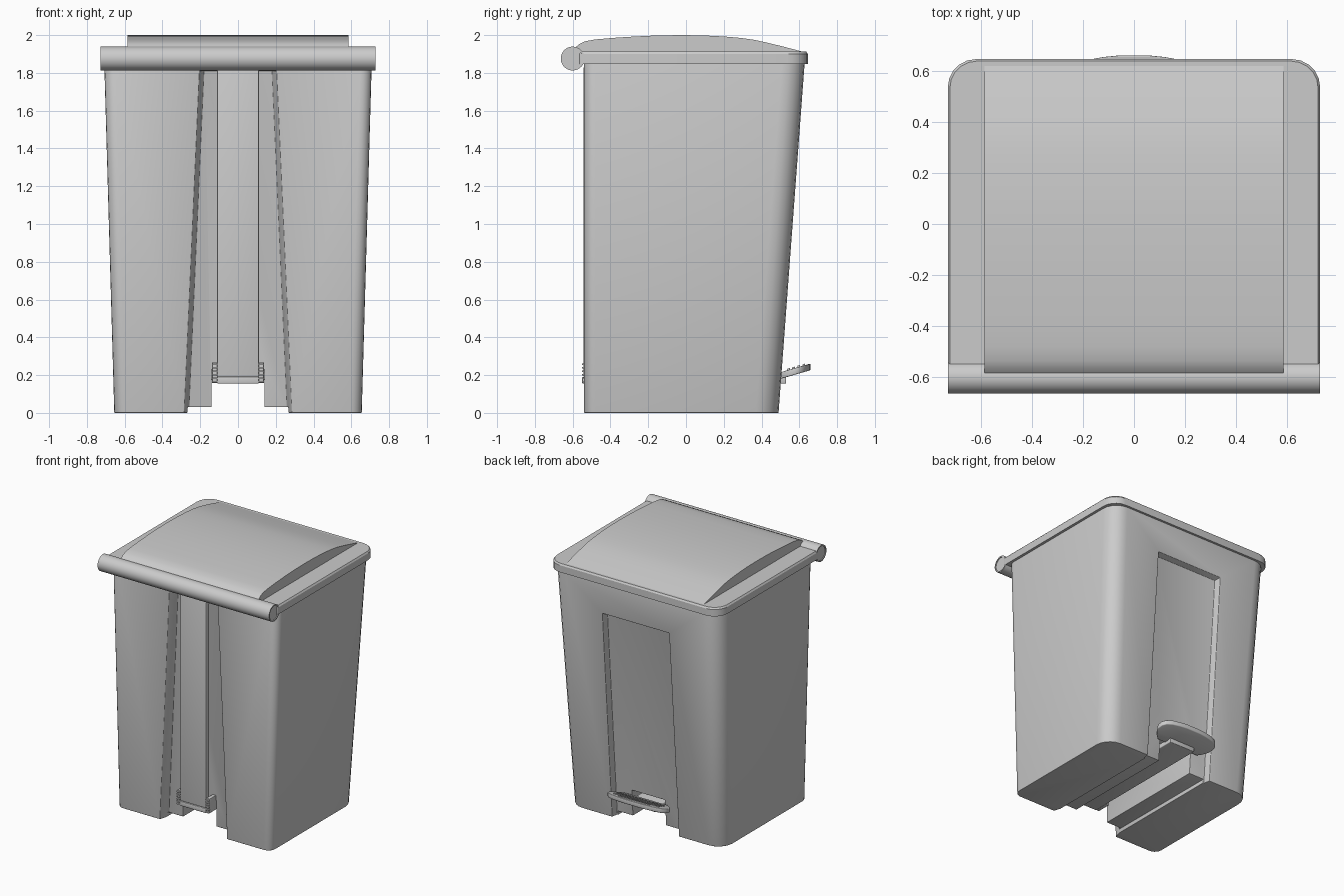
import bpy, bmesh, math

if "Cube" in bpy.data.objects:
    bpy.data.objects.remove(bpy.data.objects["Cube"])

grey = bpy.data.materials.new("light_grey_plastic")
grey.diffuse_color = (0.6, 0.6, 0.6, 1)
grey.use_nodes = True
grey.node_tree.nodes["Principled BSDF"].inputs["Base Color"].default_value = grey.diffuse_color


def finish(ob, bevel=0.0, angle=30):
    bpy.ops.object.select_all(action='DESELECT')
    bpy.context.view_layer.objects.active = ob
    ob.select_set(True)
    if bevel:
        m = ob.modifiers.new("round", 'BEVEL')
        m.width, m.segments = bevel, 3
        m.limit_method, m.angle_limit = 'ANGLE', math.radians(35)
        bpy.ops.object.modifier_apply(modifier=m.name)
    bpy.ops.object.shade_smooth_by_angle(angle=math.radians(angle))


def loft(name, loops):
    """Closed solid through loops that have equal point counts."""
    bm = bmesh.new()
    rings = [[bm.verts.new(p) for p in loop] for loop in loops]
    n = len(rings[0])
    for a, b in zip(rings, rings[1:]):
        for i in range(n):
            j = (i + 1) % n
            bm.faces.new((a[i], a[j], b[j], b[i]))
    bm.faces.new(rings[0][::-1])
    bm.faces.new(rings[-1])
    bmesh.ops.recalc_face_normals(bm, faces=bm.faces)
    me = bpy.data.meshes.new(name)
    bm.to_mesh(me)
    bm.free()
    me.materials.append(grey)
    ob = bpy.data.objects.new(name, me)
    bpy.context.collection.objects.link(ob)
    return ob


def box(name, x0, x1, y0, y1, z0, z1):
    return loft(name, [[(x0, y0, z), (x1, y0, z), (x1, y1, z), (x0, y1, z)] for z in (z0, z1)])


def rounded(hx, y0, y1, r_front, r_back, z, seg=5):
    pts = []
    for cx, cy, r, a0 in ((hx - r_front, y0 + r_front, r_front, 270), (hx - r_back, y1 - r_back, r_back, 0),
                          (-hx + r_back, y1 - r_back, r_back, 90), (-hx + r_front, y0 + r_front, r_front, 180)):
        for i in range(seg + 1):
            a = math.radians(a0 + 90 * i / seg)
            pts.append((cx + r * math.cos(a), cy + r * math.sin(a), z))
    return pts


def cut(ob, cutter):
    m = ob.modifiers.new("cut", 'BOOLEAN')
    m.operation, m.solver, m.object = 'DIFFERENCE', 'EXACT', cutter
    bpy.context.view_layer.objects.active = ob
    bpy.ops.object.modifier_apply(modifier=m.name)
    bpy.data.objects.remove(cutter)


# tapered bin body
body = loft("bin_body", [rounded(0.655, -0.54, 0.49, 0.06, 0.12, 0),
                         rounded(0.708, -0.54, 0.628, 0.06, 0.12, 1.85)])

# tapered groove on the hinge side
def groove_loop(y, d):
    return [(-0.29 + d, y, -0.1), (0.29 - d, y, -0.1), (0.205 - d, y, 1.81), (-0.205 + d, y, 1.81)]
cut(body, loft("groove_cutter", [groove_loop(-0.70, -0.045), groove_loop(-0.54, 0), groove_loop(-0.465, 0.025)]))

# panel recess on the pedal side, following the sloped wall
def panel_loop(off, hx, top):
    def wall(z):
        return 0.49 + 0.0746 * z + off
    return [(-hx, wall(-0.1), -0.1), (hx, wall(-0.1), -0.1), (hx, wall(top), top), (-hx, wall(top), top)]
cut(body, loft("panel_cutter", [panel_loop(0.1, 0.30, 1.62), panel_loop(-0.05, 0.275, 1.60)]))

# stepped channel under the floor
cut(body, box("step_cutter", -0.268, 0.268, -0.9, 0.9, -0.2, 0.03))
cut(body, box("channel_cutter", -0.14, 0.14, -0.91, 0.91, -0.3, 0.23))
finish(body, 0.014)

# lid rim
rim = loft("lid_rim", [rounded(0.728, -0.57, 0.645, 0.02, 0.11, 1.847),
                       rounded(0.728, -0.57, 0.645, 0.02, 0.11, 1.90),
                       rounded(0.720, -0.57, 0.637, 0.02, 0.105, 1.912)])
finish(rim)

# raised curved lid panel
profile = [(-0.59, 1.88), (-0.585, 1.935), (-0.565, 1.953), (-0.535, 1.967), (-0.48, 1.977), (-0.39, 1.985),
           (-0.28, 1.992), (-0.16, 1.998), (-0.02, 2.0), (0.10, 1.998), (0.21, 1.992), (0.29, 1.985),
           (0.36, 1.975), (0.43, 1.96), (0.52, 1.938), (0.63, 1.909), (0.63, 1.88)]
dome = loft("lid_panel", [[(x, y, z) for y, z in profile] for x in (-0.585, 0.585)])
finish(dome)

# hinge tube with recessed end caps
def circle(x, r):
    return [(x, -0.6 + r * math.cos(math.tau * i / 40), 1.876 + r * math.sin(math.tau * i / 40)) for i in range(40)]
tube = loft("hinge_tube", [circle(-0.722, 0.054), circle(-0.728, 0.054), circle(-0.728, 0.063),
                           circle(0.728, 0.063), circle(0.728, 0.054), circle(0.722, 0.054)])
finish(tube)

# lift rod cover strip and pedal arm
finish(box("lift_strip", -0.11, 0.11, -0.542, -0.505, 0.19, 1.83), 0.005)
finish(box("pedal_arm", -0.11, 0.11, -0.55, 0.53, 0.155, 0.19), 0.005)

# ribbed brackets at the strip foot
for side in (-1, 1):
    xs = sorted((side * 0.108, side * 0.137))
    finish(box("bracket", *xs, -0.538, -0.44, 0.157, 0.268), 0.004)
    for i in range(6):
        z = 0.160 + i * 0.0185
        box("bracket_rib", *xs, -0.55, -0.53, z, z + 0.01)

# tilted pedal with rounded outline
def tilt(y):
    return 0.215 + (y - 0.5) * 0.29
half = [(0.06, 0.659), (0.12, 0.653), (0.18, 0.642), (0.222, 0.625), (0.245, 0.60), (0.25, 0.57),
        (0.238, 0.535), (0.21, 0.50), (0.18, 0.475)]
outline = half + [(-x, y) for x, y in reversed(half)]
pedal = loft("pedal", [[(x, y, tilt(y) + dz) for x, y in outline] for dz in (-0.035, 0)])
finish(pedal, 0.006, 40)

# tread blocks on the pedal
for row in range(4):
    y0 = 0.535 + row * 0.027
    for col in range(-6, 7):
        x = col * 0.03
        if row == 3 and abs(col) > 4:
            continue
        loft("pedal_tread", [[(x - 0.011, y0, tilt(y0) + dz), (x + 0.011, y0, tilt(y0) + dz),
                              (x + 0.011, y0 + 0.015, tilt(y0 + 0.015) + dz),
                              (x - 0.011, y0 + 0.015, tilt(y0 + 0.015) + dz)] for dz in (-0.004, 0.008)])
